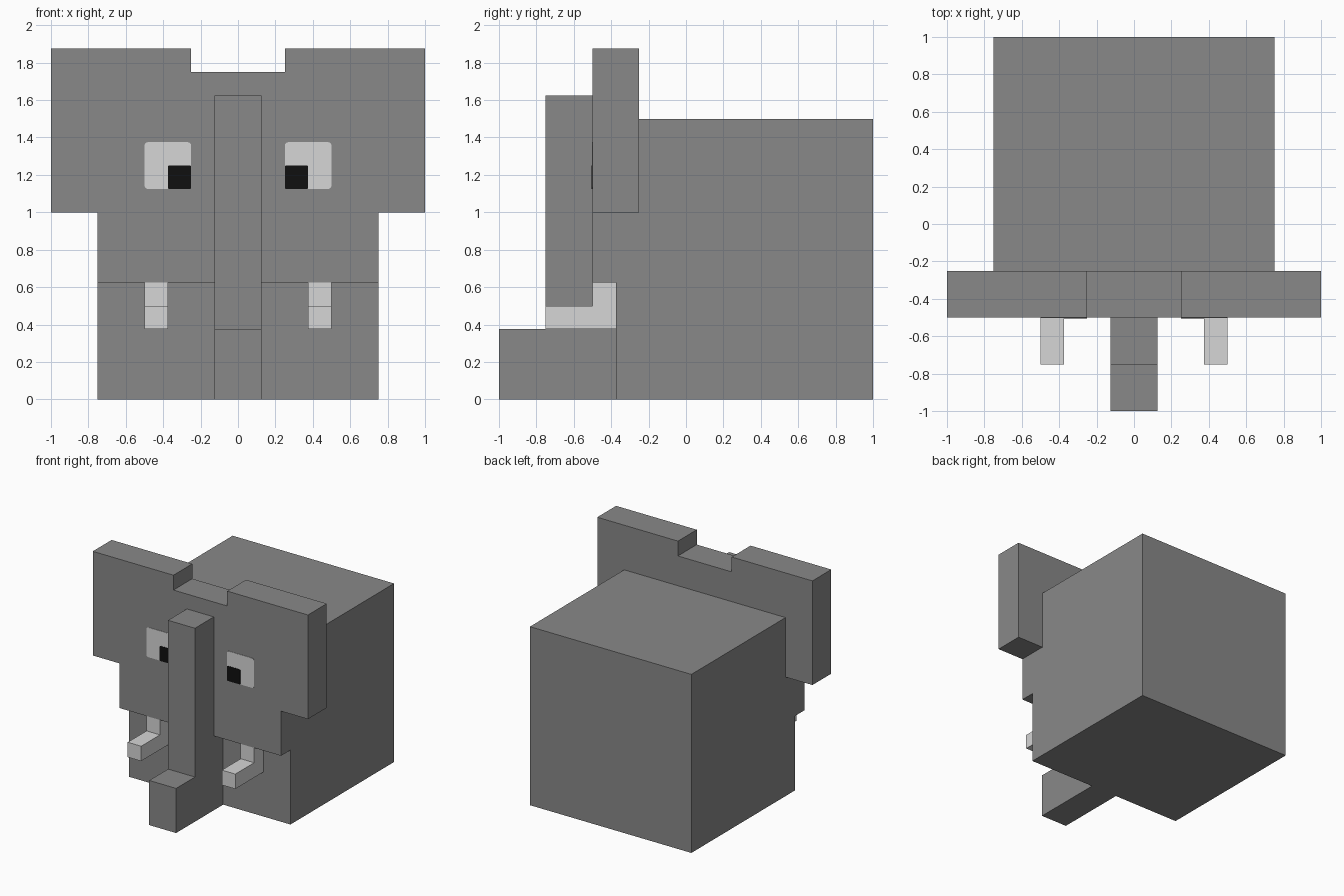
import bpy, bmesh, math
from mathutils import Vector

if "Cube" in bpy.data.objects:
    bpy.data.objects.remove(bpy.data.objects["Cube"])


def material(name, value):
    m = bpy.data.materials.new(name)
    m.diffuse_color = (value, value, value, 1)
    m.use_nodes = True
    m.node_tree.nodes["Principled BSDF"].inputs["Base Color"].default_value = m.diffuse_color
    return m


GREY = material("grey skin", 0.25)
IVORY = material("ivory white", 0.67)
BLACK = material("pupil black", 0.005)


def extrude(name, points, axis, start, end, mat):
    """Extrude a flat outline along x (points are y, z) or y (points are x, z)."""
    if axis == "x":
        base = [Vector((start, a, b)) for a, b in points]
        move = Vector((end - start, 0, 0))
    else:
        base = [Vector((a, start, b)) for a, b in points]
        move = Vector((0, end - start, 0))
    bm = bmesh.new()
    face = bm.faces.new([bm.verts.new(p) for p in base])
    ext = bmesh.ops.extrude_face_region(bm, geom=[face], use_keep_orig=True)
    verts = [g for g in ext["geom"] if isinstance(g, bmesh.types.BMVert)]
    bmesh.ops.translate(bm, verts=verts, vec=move)
    bmesh.ops.recalc_face_normals(bm, faces=bm.faces[:])
    mesh = bpy.data.meshes.new(name)
    bm.to_mesh(mesh)
    bm.free()
    mesh.materials.append(mat)
    obj = bpy.data.objects.new(name, mesh)
    bpy.context.collection.objects.link(obj)
    return obj


def rounded_square(cx, cz, half, r):
    pts = []
    for i, (sx, sz) in enumerate([(1, 1), (-1, 1), (-1, -1), (1, -1)]):
        for k in range(4):
            t = math.radians(90 * i + 30 * k)
            pts.append((cx + sx * (half - r) + r * math.cos(t),
                        cz + sz * (half - r) + r * math.sin(t)))
    return pts


# Body block, notched at the front to take the head plate
extrude("body", [(-.375, 0), (1, 0), (1, 1.5), (-.25, 1.5), (-.25, .625), (-.375, .625)],
        "x", -.75, .75, GREY)

# Head plate with both ears in one outline
half = [(.75, .625), (.75, 1), (1, 1), (1, 1.875), (.25, 1.875), (.25, 1.75)]
extrude("head_and_ears", half + [(-x, z) for x, z in reversed(half)], "y", -.5, -.25, GREY)

# Trunk with its forward-turned tip
extrude("trunk", [(-1, 0), (-.375, 0), (-.375, .625), (-.5, .625), (-.5, 1.625),
                  (-.75, 1.625), (-.75, .375), (-1, .375)], "x", -.125, .125, GREY)

for side, s in (("left", -1), ("right", 1)):
    # L-shaped tusk
    extrude(side + "_tusk", [(-.75, .375), (-.375, .375), (-.375, .625), (-.5, .625),
                             (-.5, .5), (-.75, .5)], "x", s * .375, s * .5, IVORY)
    # Eye white and pupil plates
    extrude(side + "_eye", rounded_square(s * .375, 1.25, .125, .018), "y", -.5, -.503, IVORY)
    extrude(side + "_pupil", rounded_square(s * .3125, 1.1875, .0625, .008), "y", -.5, -.506, BLACK)
